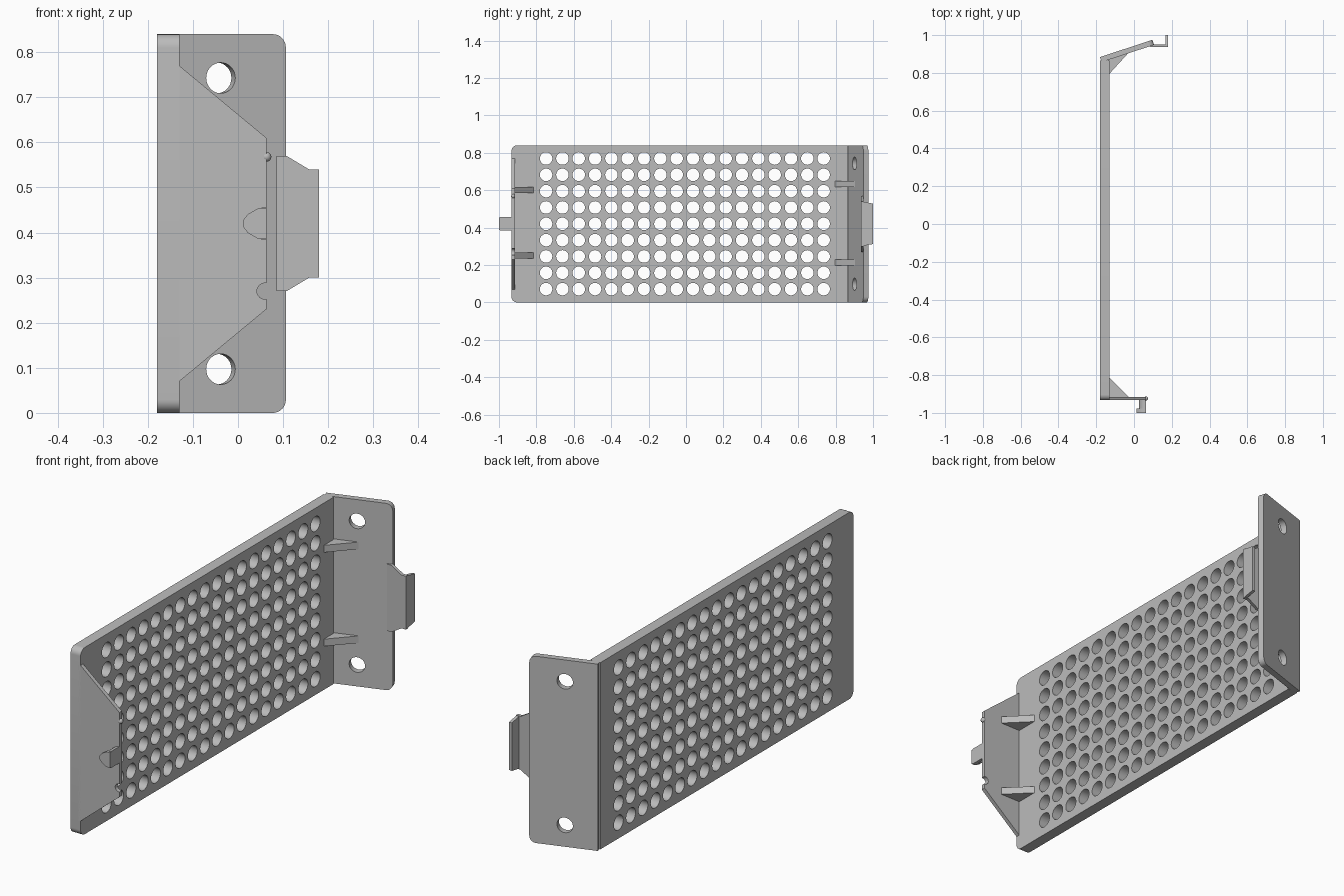
import bpy, bmesh, math
from mathutils import Matrix, Vector

cube = bpy.data.objects.get("Cube")
if cube:
    bpy.data.objects.remove(cube, do_unlink=True)

grey = bpy.data.materials.new("plain grey")
grey.use_nodes = True
grey.diffuse_color = (0.5, 0.5, 0.5, 1)
grey.node_tree.nodes["Principled BSDF"].inputs["Base Color"].default_value = (0.5, 0.5, 0.5, 1)

X, Y, Z = Vector((1, 0, 0)), Vector((0, 1, 0)), Vector((0, 0, 1))
HEIGHT = 0.84
MID = HEIGHT / 2


def arc(cx, cy, r, start, end, steps):
    """Points along a circular arc, angles in degrees."""
    angles = [math.radians(start + (end - start) * i / steps) for i in range(steps + 1)]
    return [(cx + r * math.cos(a), cy + r * math.sin(a)) for a in angles]


def circle(cx, cy, r, sides=24):
    return arc(cx, cy, r, 0, 360, sides)[:-1]


def finish(obj):
    obj.data.materials.clear()
    obj.data.materials.append(grey)
    bpy.ops.object.select_all(action='DESELECT')
    obj.select_set(True)
    bpy.context.view_layer.objects.active = obj
    bpy.ops.object.shade_smooth_by_angle(angle=math.radians(32))


def panel(name, loops, thickness, origin, u, v):
    """Extrude an outline (first loop) with holes (other loops) about the plane u, v."""
    curve = bpy.data.curves.new(name, 'CURVE')
    curve.dimensions = '2D'
    curve.fill_mode = 'BOTH'
    curve.extrude = thickness / 2
    for loop in loops:
        spline = curve.splines.new('POLY')
        spline.points.add(len(loop) - 1)
        for point, (a, b) in zip(spline.points, loop):
            point.co = (a, b, 0, 1)
        spline.use_cyclic_u = True
    temp = bpy.data.objects.new(name + " outline", curve)
    bpy.context.collection.objects.link(temp)
    graph = bpy.context.evaluated_depsgraph_get()
    mesh = bpy.data.meshes.new_from_object(temp.evaluated_get(graph))
    bpy.data.objects.remove(temp, do_unlink=True)
    mesh.name = name
    w = u.cross(v)
    mesh.transform(Matrix.Translation(origin) @ Matrix((u, v, w)).transposed().to_4x4())
    bm = bmesh.new()
    bm.from_mesh(mesh)
    bmesh.ops.remove_doubles(bm, verts=bm.verts, dist=1e-5)
    bmesh.ops.recalc_face_normals(bm, faces=bm.faces)
    bm.to_mesh(mesh)
    bm.free()
    obj = bpy.data.objects.new(name, mesh)
    bpy.context.collection.objects.link(obj)
    finish(obj)
    return obj


# Perforated main plate, rounded at its front corners
r = 0.03
front, back = -0.933, 0.866
outline = [(back, 0), (back, HEIGHT)]
outline += arc(front + r, HEIGHT - r, r, 90, 180, 8)
outline += arc(front + r, r, r, 180, 270, 8)
pitch = 0.0873
holes = [circle(-0.006 + (col - 8.5) * pitch, MID + (row - 4) * pitch, 0.0335)
         for col in range(18) for row in range(9)]
panel("perforated_plate", [outline] + holes, 0.05, Vector((-0.155, 0, 0)), Y, Z)

# Front flange with sloped ends and a small notch in its free edge
edge = 0.063
outline = [(-0.14, 0.07), (-0.13, 0.07), (edge, 0.23)]
outline += arc(edge - 0.003, 0.27, 0.018, 280, 80, 12)
outline += [(edge, 0.61), (-0.13, 0.77), (-0.14, 0.77)]
panel("front_flange", [outline], 0.018, Vector((0, -0.924, 0)), X, Z)

# Locating bead on the front flange
bpy.ops.mesh.primitive_uv_sphere_add(segments=16, ring_count=10, radius=0.011,
                                     location=(edge, -0.924, 0.568))
bead = bpy.context.object
bead.name = "locating_bead"
finish(bead)

# Front catch: a half-round stem with a wider pointed head
stem = arc(edge, MID, 0.037, 90, 270, 12)
panel("catch_stem", [stem], 0.065, Vector((0, -0.961, 0)), X, Z)
head = [(edge, 0.386), (0.045, 0.386), (0.022, 0.399), (0.012, 0.412),
        (0.012, 0.428), (0.022, 0.441), (0.045, 0.454), (edge, 0.454)]
panel("catch_head", [head], 0.022, Vector((0, -0.989, 0)), X, Z)

# Slanted rear flange with two screw holes
tilt = math.atan2(0.09, 0.275)
along = Vector((math.cos(tilt), math.sin(tilt), 0))
thick, length = 0.028, 0.292
origin = Vector((-0.18, 0.884, 0)) + along.cross(Z) * thick / 2
outline = [(0, HEIGHT), (0, 0)]
outline += arc(length - r, r, r, 270, 360, 8)
outline += arc(length - r, HEIGHT - r, r, 0, 90, 8)
screws = [circle(0.14, MID + side * 0.323, 0.034, 32) for side in (-1, 1)]
panel("rear_flange", [outline] + screws, thick, origin, along, Z)

# Rear tongue and its upturned lip
tongue = [(0.085, 0.27), (0.108, 0.27), (0.158, 0.30), (0.18, 0.30),
          (0.18, 0.54), (0.158, 0.54), (0.108, 0.57), (0.085, 0.57)]
panel("rear_tongue", [tongue], 0.014, Vector((0, 0.943, 0)), X, Z)
lip = [(0.936, 0.30), (1.0, 0.312), (1.0, 0.528), (0.936, 0.54)]
panel("rear_lip", [lip], 0.014, Vector((0.173, 0, 0)), Y, Z)

# Triangular gussets bracing both flanges
front_gusset = [(-0.135, -0.81), (-0.135, -0.92), (-0.025, -0.92)]
rear_gusset = [(-0.135, 0.79), (-0.135, 0.875), (-0.03, 0.905)]
for level, side in (("lower", -1), ("upper", 1)):
    panel(level + "_front_gusset", [front_gusset], 0.032,
          Vector((0, 0, 0.425 + side * 0.175)), X, Y)
    panel(level + "_rear_gusset", [rear_gusset], 0.032,
          Vector((0, 0, 0.423 + side * 0.211)), X, Y)
